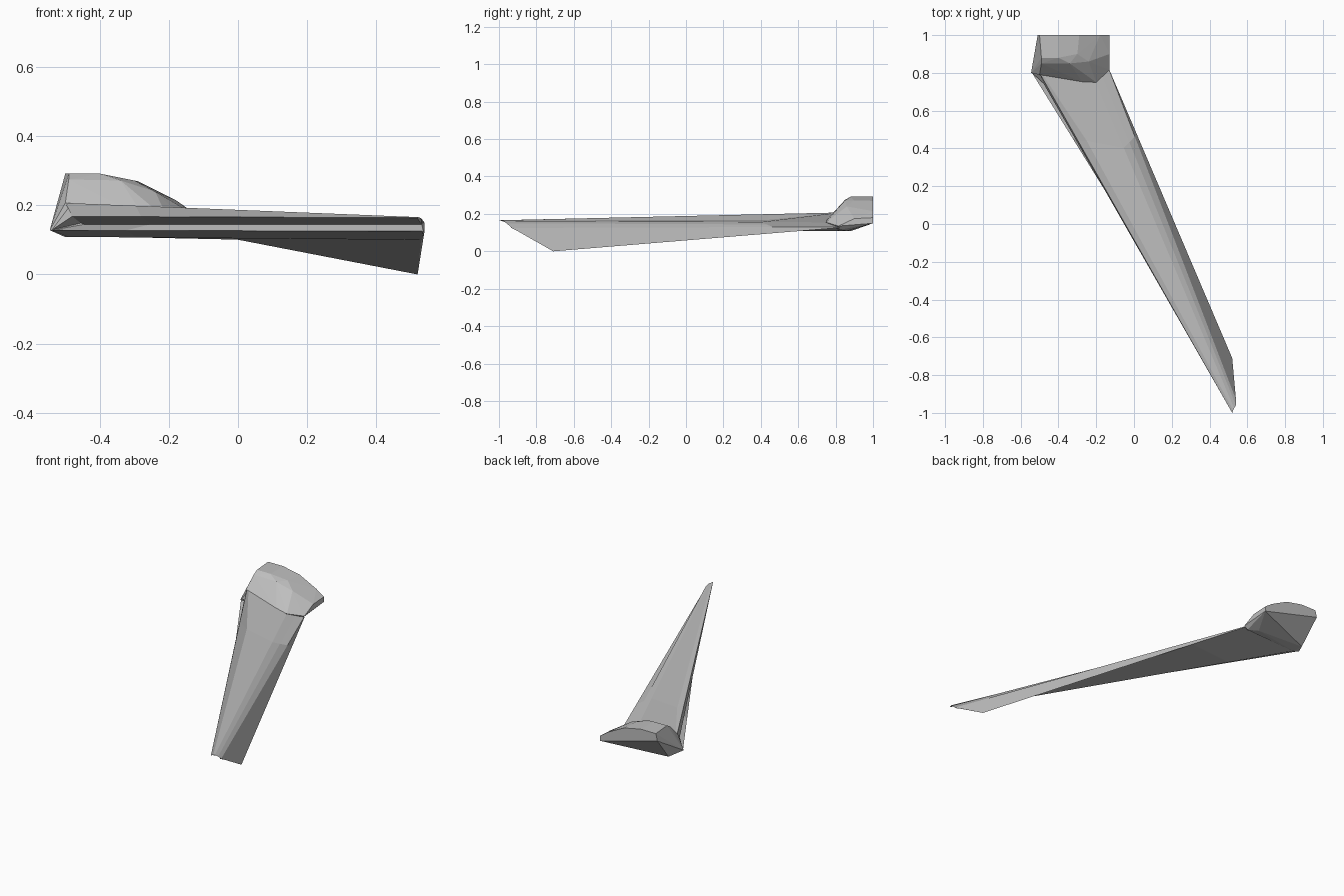
import bpy, bmesh
from mathutils import Vector

grey = bpy.data.materials.new("stone grey")
grey.diffuse_color = (0.52, 0.52, 0.52, 1)


def finish(name, bm):
    """Turn a bmesh into a flat-shaded grey object."""
    bmesh.ops.recalc_face_normals(bm, faces=bm.faces)
    mesh = bpy.data.meshes.new(name)
    bm.to_mesh(mesh)
    bm.free()
    mesh.materials.append(grey)
    obj = bpy.data.objects.new(name, mesh)
    bpy.context.collection.objects.link(obj)
    return obj


# Tapering shaft: each pair is one long edge, from the head to the tip
edges = [
    ((-0.50, 0.80, 0.207), (0.520, -1.000, 0.166)),   # raised left rim
    ((-0.49, 0.80, 0.205), (0.525, -0.985, 0.165)),   # inner edge of the rim
    ((-0.20, 0.747, 0.155), (0.530, -0.975, 0.163)),  # top right edge
    ((-0.165, 0.78, 0.142), (0.540, -0.960, 0.150)),  # right bevel
    ((-0.13, 0.812, 0.131), (0.540, -0.930, 0.125)),  # right ridge
    ((-0.132, 0.82, 0.126), (0.520, -0.710, 0.000)),  # keel
    ((-0.50, 0.82, 0.109), (0.530, -0.885, 0.100)),   # underside edge
    ((-0.54, 0.80, 0.128), (0.537, -0.935, 0.125)),   # lower left lip
    ((-0.45, 0.79, 0.145), (0.532, -0.940, 0.145)),   # left groove
    ((-0.48, 0.745, 0.168), (0.518, -0.990, 0.164)),  # left overhang
]
bm = bmesh.new()
rings = []
for t in (0.0, 0.2, 1.0):
    ring = []
    for i, (a, b) in enumerate(edges):
        p = Vector(a).lerp(Vector(b), t)
        if t == 0.2 and i == 1:
            p = Vector((-0.25, 0.44, 0.168))   # bend in the top bevel
        ring.append(bm.verts.new(p))
    rings.append(ring)
n = len(edges)
for r0, r1 in zip(rings, rings[1:]):
    for i in range(n):
        j = (i + 1) % n
        bm.faces.new((r0[i], r0[j], r1[j], r1[i]))
caps = [bm.faces.new(rings[0]), bm.faces.new(rings[-1])]
bmesh.ops.triangulate(bm, faces=caps)
finish("shaft", bm)

# Faceted head: convex block with a flat back and a domed top
head = [
    # back outline
    (-0.13, 1, 0.15), (-0.13, 1, 0.18), (-0.18, 1, 0.215), (-0.29, 1, 0.27),
    (-0.40, 1, 0.292), (-0.50, 1, 0.292), (-0.51, 1, 0.25),
    # top and front brow
    (-0.49, 0.88, 0.292), (-0.40, 0.88, 0.292), (-0.30, 0.90, 0.272),
    (-0.49, 0.85, 0.275), (-0.34, 0.85, 0.272), (-0.24, 0.86, 0.24),
    # front and right rim
    (-0.50, 0.79, 0.207), (-0.27, 0.748, 0.163), (-0.20, 0.750, 0.155),
    (-0.13, 0.815, 0.135), (-0.13, 0.90, 0.175),
    # underside
    (-0.545, 0.80, 0.128), (-0.50, 0.81, 0.108), (-0.50, 0.88, 0.108),
    (-0.15, 0.82, 0.115), (-0.20, 0.86, 0.109),
]
bm = bmesh.new()
for p in head:
    bm.verts.new(p)
bmesh.ops.convex_hull(bm, input=bm.verts[:])
loose = [v for v in bm.verts if not v.link_faces]
bmesh.ops.delete(bm, geom=loose, context='VERTS')
finish("head", bm)
